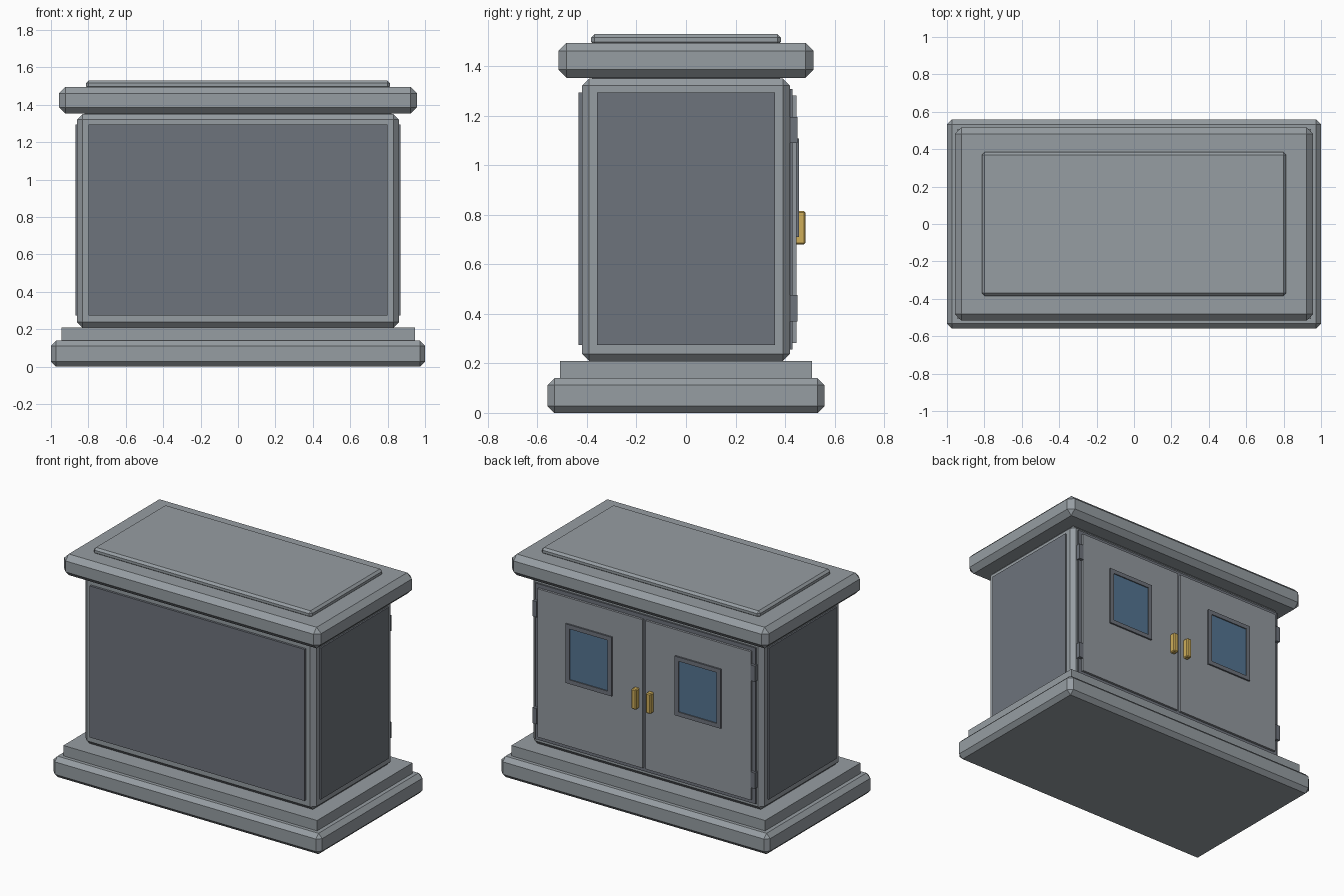
import bpy, bmesh

if "Cube" in bpy.data.objects:
    bpy.data.objects.remove(bpy.data.objects["Cube"])


def material(name, color):
    m = bpy.data.materials.new(name)
    m.diffuse_color = (*color, 1)
    m.use_nodes = True
    m.node_tree.nodes["Principled BSDF"].inputs["Base Color"].default_value = m.diffuse_color
    return m


STONE = material("light grey", (0.305, 0.337, 0.362))
DOOR = material("door grey", (0.29, 0.315, 0.345))
PANEL = material("dark grey", (0.155, 0.172, 0.2))
GLASS = material("window blue", (0.089, 0.174, 0.283))
BRASS = material("brass", (0.62, 0.42, 0.1))


def box(name, x, y, z, mat, chamfer=0.0):
    """Box from (min, max) ranges with optional flat chamfer on all edges."""
    bm = bmesh.new()
    bmesh.ops.create_cube(bm, size=1)
    for v in bm.verts:
        v.co = [r[0] if c < 0 else r[1] for c, r in zip(v.co, (x, y, z))]
    if chamfer:
        bmesh.ops.bevel(bm, geom=bm.edges[:], offset=chamfer, segments=1,
                        affect='EDGES', profile=0.5)
    bmesh.ops.recalc_face_normals(bm, faces=bm.faces[:])
    me = bpy.data.meshes.new(name)
    bm.to_mesh(me)
    bm.free()
    me.materials.append(mat)
    ob = bpy.data.objects.new(name, me)
    bpy.context.collection.objects.link(ob)
    return ob


def sym(h):
    return (-h, h)


# Plinth, body and roof
box("base", sym(1.0), sym(0.56), (0, 0.14), STONE, 0.028)
box("base_step", sym(0.945), sym(0.508), (0.13, 0.21), STONE)
box("body", sym(0.86), sym(0.42), (0.21, 1.35), STONE, 0.028)
box("roof", sym(0.957), sym(0.516), (1.353, 1.495), STONE, 0.034)
box("roof_neck", sym(0.82), sym(0.38), (1.34, 1.36), STONE)
box("roof_plate", sym(0.813), sym(0.384), (1.485, 1.53), STONE, 0.014)

# Recess panels on the closed sides
box("front_panel", sym(0.80), (-0.435, -0.41), (0.275, 1.295), PANEL)
for s, side in ((1, "right"), (-1, "left")):
    box(side + "_panel", sorted((s * 0.85, s * 0.87)), sym(0.36),
        (0.275, 1.295), PANEL)

# Backing plate behind the doors
box("door_frame", sym(0.82), (0.41, 0.431), (0.257, 1.308), PANEL)

# Doors with window, handle and hinges, one per side
for s, side in ((1, "right"), (-1, "left")):
    def xr(a, b):
        return sorted((s * a, s * b))

    box(side + "_door", xr(0.011, 0.795), (0.425, 0.446), (0.283, 1.282), DOOR)
    box(side + "_window_glass", xr(0.25, 0.56), (0.443, 0.45), (0.73, 1.09), GLASS)
    wy = (0.443, 0.457)
    for i, (a, b) in enumerate(((0.235, 0.263), (0.549, 0.577))):
        box(f"{side}_window_upright_{i}", xr(a, b), wy, (0.71, 1.108), PANEL)
    for i, z in enumerate(((0.71, 0.738), (1.08, 1.108))):
        box(f"{side}_window_rail_{i}", xr(0.263, 0.549), wy, z, PANEL)
    box(side + "_handle", xr(0.036, 0.072), (0.44, 0.482), (0.68, 0.816), BRASS, 0.006)
    for i, z in enumerate(((0.37, 0.476), (1.09, 1.196))):
        box(f"{side}_hinge_{i}", xr(0.797, 0.828), (0.415, 0.451), z, PANEL)
